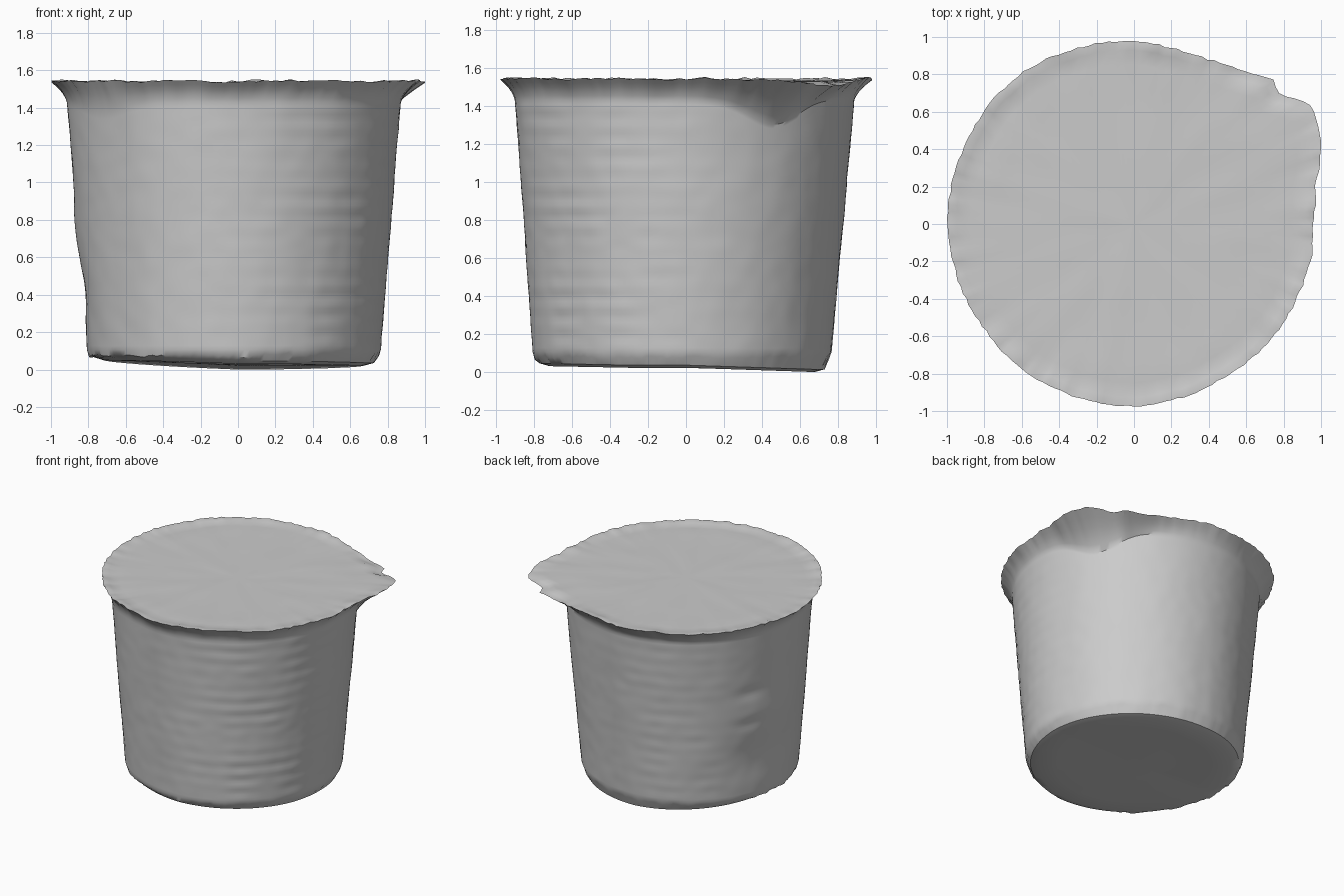
import bpy, bmesh, math, random
from mathutils import Vector, noise

random.seed(4)
if "Cube" in bpy.data.objects:
    bpy.data.objects.remove(bpy.data.objects["Cube"], do_unlink=True)

SEGMENTS = 180
ANGLES = [2 * math.pi * i / SEGMENTS for i in range(SEGMENTS)]

# Foil edge seen from above, counter-clockwise, with the pull tab at its start
EDGE = [(.96, 0), (.97, .2), (1, .42), (.98, .55), (.94, .64), (.78, .69), (.74, .78),
        (.6, .81), (.4, .88), (.2, .94), (0, .98), (-.2, .965), (-.4, .91), (-.6, .81),
        (-.75, .67), (-.88, .47), (-.95, .3), (-.995, .1), (-.985, -.1), (-.92, -.36),
        (-.8, -.56), (-.6, -.78), (-.4, -.89), (-.2, -.955), (0, -.975), (.2, -.945),
        (.45, -.84), (.65, -.7), (.78, -.56), (.87, -.4), (.95, -.17)]
POLAR = [(math.atan2(y, x) % (2 * math.pi), math.hypot(x, y)) for x, y in EDGE]
POLAR.append((2 * math.pi, POLAR[0][1]))


def edge_radius(a):
    for (a0, r0), (a1, r1) in zip(POLAR, POLAR[1:]):
        if a0 <= a <= a1:
            return r0 + (r1 - r0) * (a - a0) / (a1 - a0)


def bump(v, centre, width):
    return math.exp(-((v - centre) / width) ** 2)


def around(a, degrees, width):
    d = (math.degrees(a) - degrees + 180) % 360 - 180
    return bump(d, 0, width)


# Crinkled foil edge, shared by the flange and the lid; it droops around the tab
RIM = []
for a in ANGLES:
    r = edge_radius(a) + random.uniform(-.006, .004)
    z = 1.541 + .01 * noise.noise(Vector((5 * math.cos(a), 5 * math.sin(a), 0)))
    z += random.uniform(-.005, .005) - .035 * around(a, 46, 18)
    RIM.append(Vector((min(r * math.cos(a), 1), r * math.sin(a), z)))


def wall_point(a, z):
    t = (z - .1) / 1.3
    r = .785 + .105 * t
    # Dented side, small pinches, broken moulded ribs and slight unevenness
    r += around(a, 170, 22) * (.012 * bump(z, .75, .15) - .02 * bump(z, .4, .15))
    r -= .01 * around(a, 156, 8) * (bump(z, .95, .05) + bump(z, .7, .05))
    ribs = max(around(a, 318, 40), .6 * around(a, 115, 25))
    patchy = .6 + noise.noise(Vector((4 * a, 4 * z, 7)))
    r += .0022 * ribs * patchy * math.sin(z * 2 * math.pi / .105)
    p = Vector((math.cos(a), math.sin(a), z))
    r += .003 * noise.noise(3 * p) + .002 * noise.noise(9 * p)
    return Vector((-.022 + r * math.cos(a), -.02 + .013 * t + r * math.sin(a), z))


def flange_start(a):
    return 1.43 - .13 * around(a, 32, 14) - .07 * around(a, 218, 16)


def base_point(a, scale):
    # Base sags towards the back and lifts at its side and its outer edge
    x, y = -.022 + .75 * scale * math.cos(a), -.02 + .75 * scale * math.sin(a)
    z = .022 + .04 * max(-x, 0) + .02 * max(-y - .3, 0) - .033 * max(y, 0)
    return Vector((x, y, max(z, 0) + .2 * max(scale - .93, 0)))


def skin(name, rings, start=None, end=None):
    """Join rings of points into one surface, closing either end with a fan."""
    bm = bmesh.new()
    loops = [[bm.verts.new(p) for p in ring] for ring in rings]
    for low, high in zip(loops, loops[1:]):
        for i in range(SEGMENTS):
            j = (i + 1) % SEGMENTS
            bm.faces.new((low[i], low[j], high[j], high[i]))
    for centre, loop in ((start, loops[0]), (end, loops[-1])):
        if centre is not None:
            tip = bm.verts.new(centre)
            for i in range(SEGMENTS):
                bm.faces.new((loop[i], loop[(i + 1) % SEGMENTS], tip))
    bmesh.ops.recalc_face_normals(bm, faces=bm.faces)
    # The closing fan must face outwards: down for a base, up for a lid
    bm.faces.ensure_lookup_table()
    if bm.faces[-1].normal.z * (1 if start is None else -1) < 0:
        bmesh.ops.reverse_faces(bm, faces=bm.faces)
    mesh = bpy.data.meshes.new(name)
    bm.to_mesh(mesh)
    bm.free()
    obj = bpy.data.objects.new(name, mesh)
    bpy.context.collection.objects.link(obj)
    mesh.materials.append(grey)
    bpy.ops.object.select_all(action='DESELECT')
    obj.select_set(True)
    bpy.context.view_layer.objects.active = obj
    bpy.ops.object.shade_smooth_by_angle(angle=math.radians(35))


grey = bpy.data.materials.new("plain grey")
grey.use_nodes = True
COLOUR = (.6, .6, .6, 1)
grey.diffuse_color = COLOUR
grey.node_tree.nodes["Principled BSDF"].inputs["Base Color"].default_value = COLOUR

# Cup: uneven base, ragged bottom edge, tapered wall
cup = [[base_point(a, s) for a in ANGLES] for s in (.25, .5, .75, .93, 1)]
lower = []
for a in ANGLES:
    p = wall_point(a, .1)
    ragged = .015 * noise.noise(Vector((6 * math.cos(a), 6 * math.sin(a), 2)))
    lower.append(Vector((p.x * .988, p.y * .988, .075 + ragged + random.uniform(-.005, .006))))
cup.append(lower)
WALL_RINGS = 60
for k in range(WALL_RINGS + 1):
    t = k / WALL_RINGS
    cup.append([wall_point(a, .105 + (flange_start(a) - .105) * t) for a in ANGLES])

# Flange flaring out under the foil edge and, more softly, under the pull tab
for t in (.2, .4, .6, .8, 1):
    ring = []
    for a, rim in zip(ANGLES, RIM):
        p = wall_point(a, flange_start(a)).lerp(rim, t)
        sag = (.013 + .02 * around(a, 30, 13)) * math.sin(math.pi * t)
        ring.append(Vector((p.x - sag * math.cos(a), p.y - sag * math.sin(a), p.z)))
    cup.append(ring)
skin("cup", cup, start=(-.022, -.02, .022))

# Foil lid, gently crumpled and sunk a little inside its raised edge
LID_HEIGHT = 1.53
lid = [RIM]
for s, follow in ((.98, 1), (.95, .7), (.91, .1), (.87, .2), (.75, 0),
                  (.6, 0), (.45, 0), (.3, 0), (.15, 0)):
    ring = []
    for p in RIM:
        q = Vector((p.x * s, p.y * s, 0))
        z = LID_HEIGHT + follow * (p.z - LID_HEIGHT) + .005 * noise.noise(q * 6)
        ring.append(q + Vector((0, 0, z)))
    lid.append(ring)
skin("foil_lid", lid, end=(0, 0, LID_HEIGHT))
